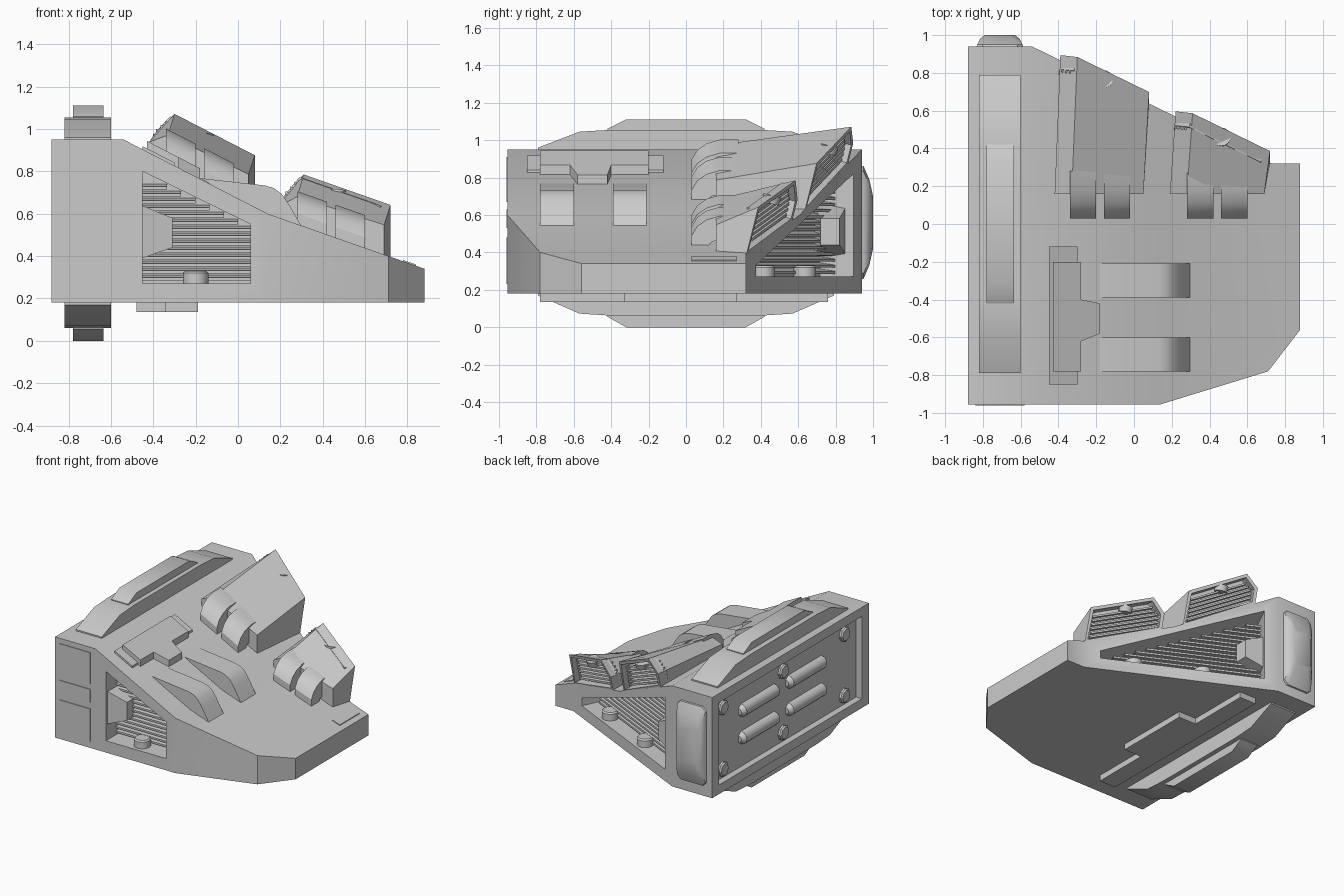
import bpy, bmesh, math
from mathutils import Vector

if "Cube" in bpy.data.objects:
    bpy.data.objects.remove(bpy.data.objects["Cube"], do_unlink=True)

grey = bpy.data.materials.new("plain grey")
grey.use_nodes = True
grey.diffuse_color = (0.6, 0.6, 0.6, 1)
grey.node_tree.nodes["Principled BSDF"].inputs["Base Color"].default_value = (0.6, 0.6, 0.6, 1)
parts = []


def finish(name, bm):
    bmesh.ops.recalc_face_normals(bm, faces=bm.faces)
    mesh = bpy.data.meshes.new(name)
    bm.to_mesh(mesh)
    bm.free()
    mesh.materials.append(grey)
    ob = bpy.data.objects.new(name, mesh)
    bpy.context.collection.objects.link(ob)
    parts.append(ob)
    return ob


def loft(bm, rings):
    """Join equal rings of points into a closed solid; returns the last cap."""
    vs = [[bm.verts.new(p) for p in ring] for ring in rings]
    n = len(vs[0])
    for a, b in zip(vs, vs[1:]):
        for i in range(n):
            j = (i + 1) % n
            bm.faces.new((a[i], a[j], b[j], b[i]))
    bm.faces.new(vs[0][::-1])
    return bm.faces.new(vs[-1])


def solids(name, shapes):
    bm = bmesh.new()
    for rings in shapes:
        loft(bm, rings)
    return finish(name, bm)


def prism(points, vec):
    return [[Vector(p) for p in points], [Vector(p) + Vector(vec) for p in points]]


def box(x0, x1, y0, y1, z0, z1):
    return prism([(x0, y0, z0), (x1, y0, z0), (x1, y1, z0), (x0, y1, z0)], (0, 0, z1 - z0))


def tube(centre, axis, profile, n=16):
    """Rings of (offset, radius) along an axis."""
    q = Vector(axis).to_track_quat('Z', 'Y')
    return [[Vector(centre) + q @ Vector((r * math.cos(k * math.tau / n),
                                         r * math.sin(k * math.tau / n), o))
             for k in range(n)] for o, r in profile]


def height(x):
    """Height of the hull deck."""
    if x < -0.54:
        return 0.95
    return 0.95 - (x + 0.54) * 0.515 if x < 0.14 else 0.6 - (x - 0.14) * 0.351


def back_y(x):
    """Position of the slanted rear wall."""
    return 0.32 + (0.73 - x) * 0.488


def deck_plate(name, plan, up, down=0.02):
    return solids(name, [[[(x, y, height(x) - down) for x, y in plan],
                          [(x, y, height(x) + up) for x, y in plan]]])


def cut(target, shape):
    cutter = solids("cutter", [shape])
    parts.remove(cutter)
    cutter.hide_render = True
    mod = target.modifiers.new("cut", 'BOOLEAN')
    mod.operation, mod.solver, mod.object = 'DIFFERENCE', 'EXACT', cutter
    bpy.context.view_layer.objects.active = target
    bpy.ops.object.modifier_apply(modifier=mod.name)
    bpy.data.objects.remove(cutter, do_unlink=True)


# Hull: wedge with a bent deck
plan = [(-0.88, -0.955), (-0.54, -0.955), (0.14, -0.955), (0.71, -0.78), (0.88, -0.56),
        (0.88, 0.32), (0.73, 0.32), (0.14, back_y(0.14)), (-0.54, 0.94), (-0.88, 0.94)]
bm = bmesh.new()
low = [bm.verts.new((x, y, 0.18)) for x, y in plan]
top = [bm.verts.new((x, y, height(x))) for x, y in plan]
for i in range(len(plan)):
    j = (i + 1) % len(plan)
    bm.faces.new((low[i], low[j], top[j], top[i]))
bm.faces.new(low[::-1])
for ids in ((0, 1, 8, 9), (1, 2, 7, 8), range(2, 8)):
    bm.faces.new([top[i] for i in ids])
hull = finish("hull", bm)

# Recesses: front intake, rear intake, flat side panel
inward = Vector((-0.44, -0.9, 0))
cut(hull, prism([(-0.45, -1.05, 0.27), (0.06, -1.05, 0.27), (0.06, -1.05, 0.55),
                 (-0.45, -1.05, 0.8)], (0, 0.3, 0)))
rear = [Vector((x, back_y(x), z)) - inward * 0.1
        for x, z in ((-0.45, 0.27), (0.62, 0.27), (0.62, 0.33), (-0.45, 0.82))]
cut(hull, prism(rear, inward * 0.3))
cut(hull, box(-0.95, -0.83, -0.87, 0.86, 0.25, 0.88))


def slat(a, b, depth):
    a, b, d = Vector(a), Vector(b), Vector(depth)
    lip = Vector((0, 0, 0.014))
    return prism([a, a + lip, a + d + lip * 2, a + d + lip], b - a)


# Louvres in the two intakes
front_slats, rear_slats = [], []
for i in range(15):
    z = 0.285 + i * 0.033
    x1 = min(0.06, (0.8 - z - 0.03) / 0.49 - 0.45)
    if x1 > -0.4:
        front_slats.append(slat((-0.46, -0.83, z), (x1, -0.83, z), (0, 0.09, 0)))
    x1 = min(0.6, (0.8 - z) / 0.458 - 0.45)
    if x1 > -0.4:
        ends = [Vector((x, back_y(x), z)) + inward * 0.11 for x in (-0.47, x1 - 0.02)]
        rear_slats.append(slat(ends[0], ends[1], inward * 0.1))
solids("front_louvres", front_slats)
solids("rear_louvres", rear_slats)


# Tapered ducts on the inner wall and round plugs on the floor of each intake
def duct(name, x, y0, y1):
    rings = []
    for dx, inset, z0, z1 in ((-0.03, 0, 0.38, 0.65), (0.14, 0.04, 0.44, 0.58)):
        a, b = y0 + inset, y1 - inset
        rings.append([(x + dx, a, z0), (x + dx, b, z0), (x + dx, b, z1), (x + dx, a, z1)])
    solids(name, [rings])


duct("front_duct", -0.45, -0.94, -0.76)
duct("rear_duct", -0.48, 0.68, 0.86)
for name, x, y in (("front_plug", -0.2, -0.87), ("rear_plug", -0.1, back_y(-0.1) - 0.09),
                   ("rear_end_plug", 0.35, back_y(0.35) - 0.09)):
    solids(name, [tube((x, y, 0.26), (0, 0, 1), [(0, 0.06), (0.06, 0.06), (0.07, 0.05)])])

# Stepped armour strips above and below the thick edge
for name, base, sign in (("upper", 0.95, 1), ("lower", 0.18, -1)):
    for layer, x0, x1, prof in (
            ("strip", -0.82, -0.6, [(0.79, -0.02), (0.79, 0.01), (0.57, 0.095), (0.4, 0.105)]),
            ("cap", -0.78, -0.635, [(0.42, 0.08), (0.42, 0.11), (0.32, 0.16)])):
        k = 1 if sign > 0 else 1.13
        half = [(y, base + sign * dz * k) for y, dz in prof]
        ring = half + [(-y, z) for y, z in half[::-1]]
        solids(name + "_" + layer, [prism([(x0, y, z) for y, z in ring], (x1 - x0, 0, 0))])

# Bulged pad on the rear end
rings = []
for y, x0, x1, z0, z1 in ((0.92, -0.84, -0.58, 0.25, 0.87), (0.95, -0.83, -0.59, 0.26, 0.86),
                          (0.98, -0.815, -0.605, 0.33, 0.79), (1.0, -0.79, -0.63, 0.42, 0.7)):
    c = 0.03
    rings.append([(x0 + c, y, z0), (x1 - c, y, z0), (x1, y, z0 + c), (x1, y, z1 - c),
                  (x1 - c, y, z1), (x0 + c, y, z1), (x0, y, z1 - c), (x0, y, z0 + c)])
solids("rear_pad", [rings])

# Thin plates on the front end
solids("front_plates", [box(-0.84, -0.58, -0.96, -0.95, z0, z1)
                        for z0, z1 in ((0.23, 0.48), (0.53, 0.63), (0.67, 0.91))])

# Bolts and rounded bars on the side panel
solids("side_bolts", [tube((-0.82, y, z), (-1, 0, 0), [(-0.03, 0.055), (0.025, 0.055), (0.035, 0.045)], 8)
                      for y in (-0.72, 0.02, 0.75) for z in (0.32, 0.79)])
solids("side_bars", [tube((-0.83, y, z), (0, 1, 0),
                          [(-0.23, 0.025), (-0.2, 0.05), (0.2, 0.05), (0.23, 0.025)], 12)
                     for y in (-0.25, 0.32) for z in (0.47, 0.68)])

# Deck fins
fin = [(-0.18, 0.768), (0.13, 0.733), (0.17, 0.72), (0.205, 0.695), (0.24, 0.645),
       (0.3, 0.54), (0.14, 0.585)]
for name, y in (("front_fin", -0.78), ("rear_fin", -0.39)):
    solids(name, [prism([(x, y, z) for x, z in fin], (0, 0.18, 0))])

# T-shaped hatch on a longer base plate
deck_plate("hatch_base", [(-0.45, -0.85), (-0.3, -0.85), (-0.3, -0.12), (-0.45, -0.12)], 0.015)
deck_plate("hatch", [(-0.43, -0.78), (-0.28, -0.78), (-0.28, -0.62), (-0.18, -0.58), (-0.18, -0.42),
                     (-0.28, -0.4), (-0.28, -0.2), (-0.43, -0.2)], 0.05)
deck_plate("edge_plate", [(0.78, 0.03), (0.84, 0.03), (0.84, 0.27), (0.78, 0.27)], 0.006, 0.003)

# Stepped plate under the hull
under = [(-0.48, -0.78), (-0.34, -0.78), (-0.34, -0.33), (-0.19, -0.33), (-0.19, 0.27),
         (-0.34, 0.27), (-0.34, 0.76), (-0.48, 0.76)]
solids("under_plate", [prism([(x, y, 0.135) for x, y in under], (0, 0, 0.06))])


# Rear vent housings with louvred mouths and front clamps
def vent(name, x0, x1, clamps):
    def mouth(x, dz, depth=0.0):
        return Vector((x, back_y(x) + 0.25 * dz, height(x) + dz)) + inward * depth

    front = [(x, 0.16, height(x) + dz) for x, dz in
             ((x0, -0.03), (x0, 0.05), (x0 + 0.09, 0.13), (x1, 0.14), (x1, -0.03))]
    back = [mouth(x, dz) for x, dz in
            ((x0 + 0.03, -0.01), (x0 + 0.03, 0.11), (x0 + 0.12, 0.245), (x1 + 0.03, 0.245), (x1 + 0.03, -0.01))]
    bm = bmesh.new()
    cap = loft(bm, [front, back])
    bmesh.ops.recalc_face_normals(bm, faces=bm.faces)
    bmesh.ops.inset_region(bm, faces=[cap], thickness=0.028)
    bmesh.ops.inset_region(bm, faces=[cap], thickness=0.002, depth=-0.07)
    finish(name, bm)
    solids(name + "_louvres", [slat(mouth(x0 + 0.055 + max(0, dz - 0.1) * 0.7, dz, 0.03),
                                    mouth(x1, dz, 0.03), inward * 0.05)
                               for dz in (0.03, 0.06, 0.09, 0.12, 0.15, 0.18)])
    mid = (x0 + x1) / 2 + 0.04
    solids(name + "_knob", [tube(mouth(mid, 0.18, 0.04), (0, 0.25, 1), [(0, 0.045), (0.045, 0.05)])])
    side = [(0.03, -0.03), (0.03, 0.05), (0.06, 0.1), (0.11, 0.135), (0.18, 0.155),
            (0.28, 0.155), (0.28, 0.03), (0.14, 0.02), (0.09, -0.03)]
    solids(name + "_clamps", [[[(x, y, height(x) + dz) for y, dz in side] for x in (c, c + 0.14)]
                              for c in clamps])


vent("inner_vent", -0.42, 0.05, (-0.34, -0.16))
vent("outer_vent", 0.19, 0.69, (0.28, 0.46))

# Smooth the curved parts, keep edges sharp
bpy.ops.object.select_all(action='DESELECT')
for ob in parts:
    ob.select_set(True)
bpy.context.view_layer.objects.active = hull
bpy.ops.object.shade_smooth_by_angle(angle=math.radians(32))
